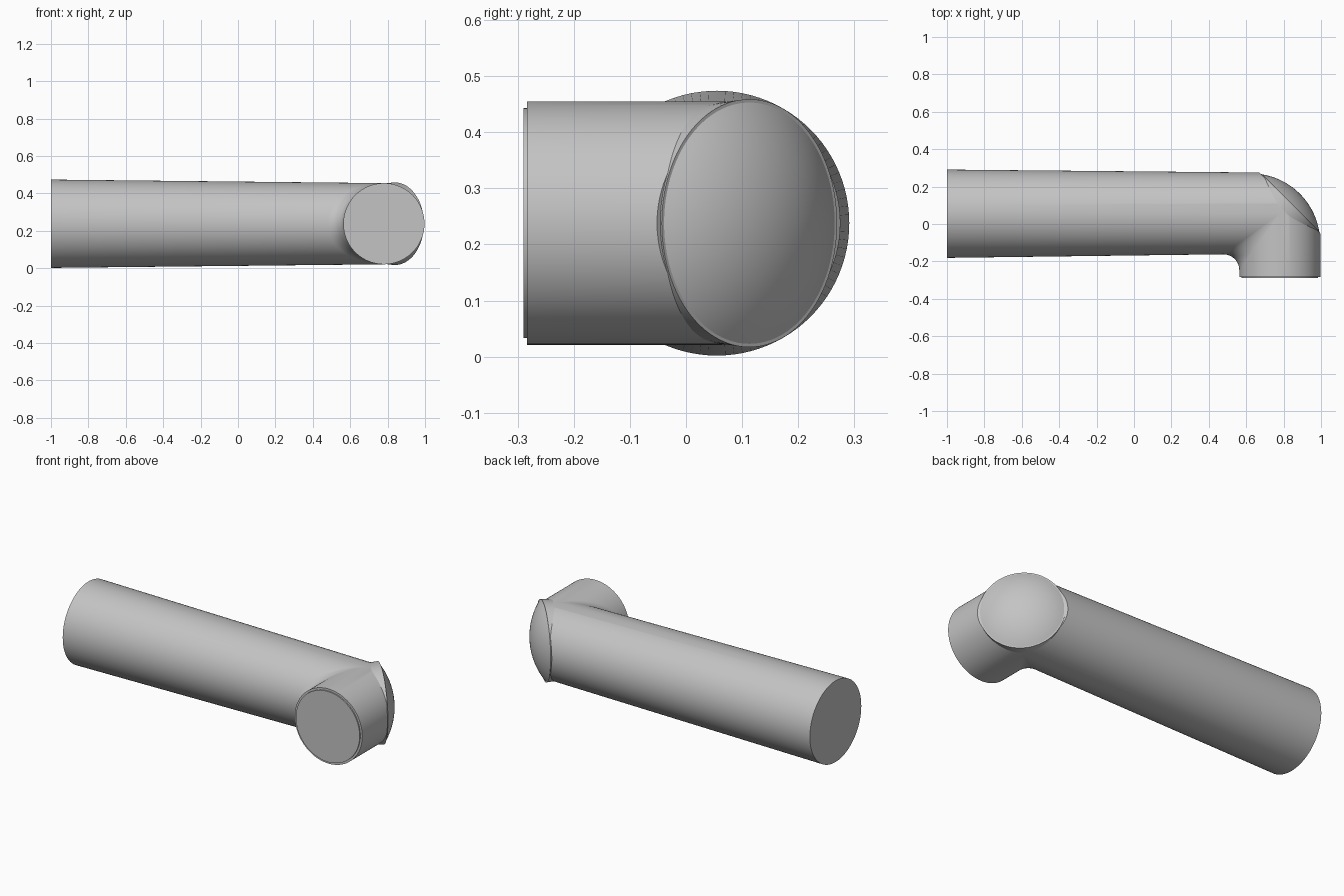
import bpy, bmesh
from math import sin, cos, pi, sqrt
from mathutils import Vector

cube = bpy.data.objects.get("Cube")
if cube:
    bpy.data.objects.remove(cube, do_unlink=True)

grey = bpy.data.materials.new("plain grey")
grey.use_nodes = True
grey.diffuse_color = (0.55, 0.55, 0.55, 1)
grey.node_tree.nodes["Principled BSDF"].inputs["Base Color"].default_value = grey.diffuse_color

SEG = 96
CENTRE = Vector((0.78, 0.055, 0.238))   # where the two pipe axes meet
WIDE, R, FILLET = 0.236, 0.217, 0.085
FRONT = -0.283
CUT = 0.078                             # distance of the corner cut from CENTRE
DIAGONAL = Vector((1, 1, 0)).normalized()


def finish(bm, name):
    bmesh.ops.recalc_face_normals(bm, faces=bm.faces)
    mesh = bpy.data.meshes.new(name)
    bm.to_mesh(mesh)
    bm.free()
    mesh.materials.append(grey)
    obj = bpy.data.objects.new(name, mesh)
    bpy.context.collection.objects.link(obj)
    bpy.ops.object.select_all(action='DESELECT')
    obj.select_set(True)
    bpy.context.view_layer.objects.active = obj
    bpy.ops.object.shade_smooth_by_angle(angle=0.5)
    return obj


def skin(bm, rings):
    """Bridge rings of points with quads and close both ends."""
    loops = [[bm.verts.new(p) for p in ring] for ring in rings]
    for a, b in zip(loops, loops[1:]):
        for i in range(SEG):
            j = (i + 1) % SEG
            bm.faces.new((a[i], a[j], b[j], b[i]))
    bm.faces.new(loops[0])
    bm.faces.new(loops[-1])
    bmesh.ops.remove_doubles(bm, verts=bm.verts, dist=1e-5)


def lathe(name, profile, origin, axis):
    """Turn (radius, distance) points around an axis."""
    side = Vector((0, 0, 1)).cross(axis)
    bm = bmesh.new()
    skin(bm, [[origin + axis * d + side * (r * cos(2 * pi * i / SEG))
               + Vector((0, 0, r * sin(2 * pi * i / SEG))) for i in range(SEG)]
              for r, d in profile])
    return finish(bm, name)


# Bent pipe: every lengthwise line runs straight, round the bend, then straight
lines = []
for i in range(SEG):
    c, s = cos(2 * pi * i / SEG), sin(2 * pi * i / SEG)
    f = FILLET * max(0, -c)
    z = CENTRE.z + R * s
    x, y = CENTRE.x + R * c - f, CENTRE.y + R * c - f
    line = [(-1, CENTRE.y + WIDE * c, CENTRE.z + WIDE * s)]
    line += [(x + f * sin(k * pi / 20), y + f * cos(k * pi / 20), z) for k in range(11)]
    line.append((CENTRE.x + R * c, FRONT, z))
    lines.append(line)
bm = bmesh.new()
skin(bm, list(zip(*lines)))

# Slice off the outer corner and close it
cut = bmesh.ops.bisect_plane(bm, geom=bm.verts[:] + bm.edges[:] + bm.faces[:],
                             plane_co=CENTRE + DIAGONAL * CUT, plane_no=DIAGONAL,
                             clear_outer=True)
rim = [e for e in cut["geom_cut"] if isinstance(e, bmesh.types.BMEdge)]
bmesh.ops.holes_fill(bm, edges=rim, sides=0)
finish(bm, "bent_pipe")

# Domed corner cap with a narrow collar
edge, ball = 0.215, 0.37
base = sqrt(ball ** 2 - edge ** 2)
dome = [(edge * k / 16, CUT + 0.004 + sqrt(ball ** 2 - (edge * k / 16) ** 2) - base)
        for k in range(16, -1, -1)]
lathe("corner_cap", [(0.213, 0), (0.221, CUT + 0.004)] + dome, CENTRE, DIAGONAL)

# Thin round plate on the short end
lathe("end_plate", [(0.205, -0.01), (0.205, 0.007)],
      Vector((CENTRE.x, FRONT, CENTRE.z)), Vector((0, -1, 0)))
